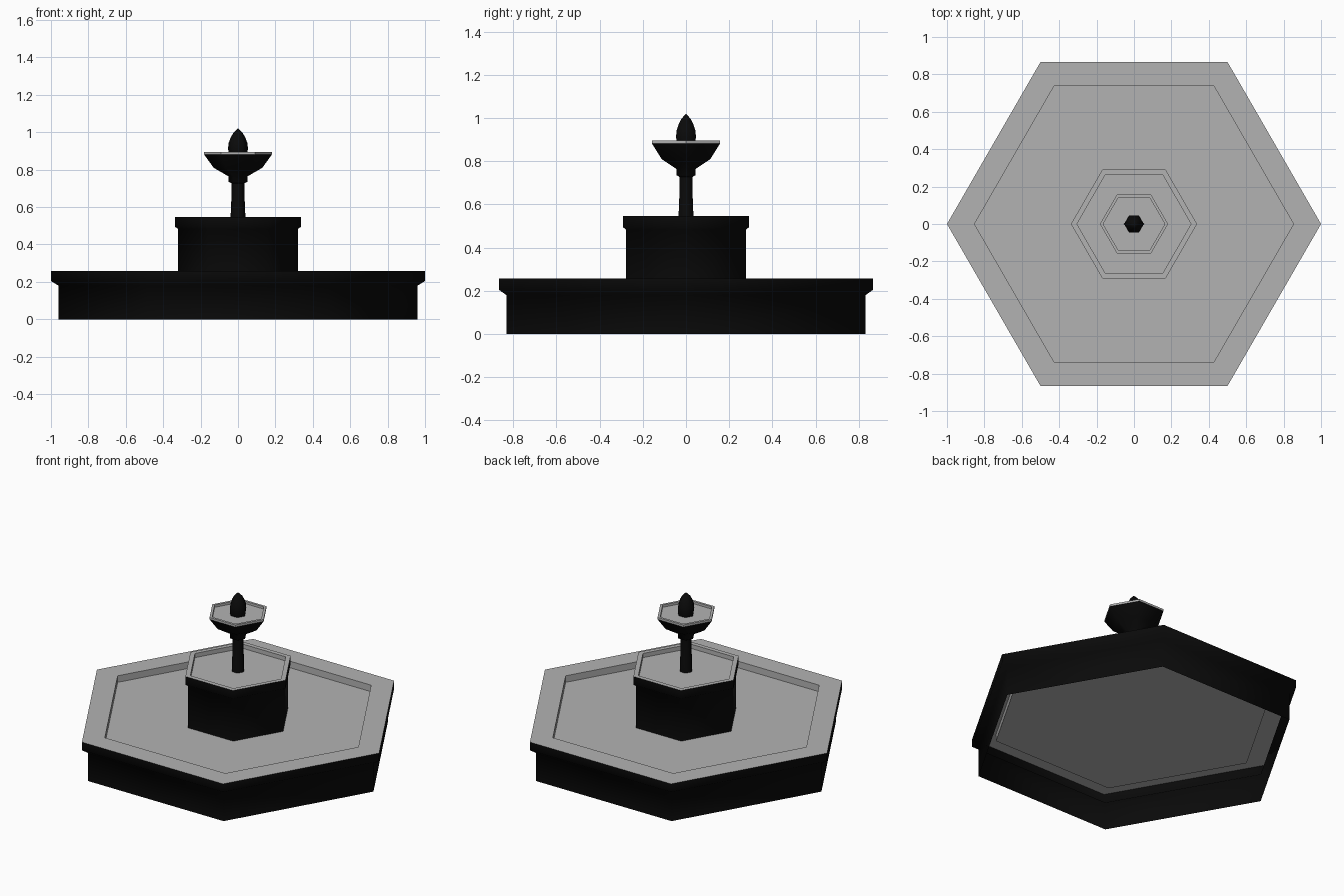
import bpy, bmesh
from math import cos, sin, pi

if "Cube" in bpy.data.objects:
    bpy.data.objects.remove(bpy.data.objects["Cube"])

SIDES = 6


def material(name, value):
    mat = bpy.data.materials.new(name)
    mat.diffuse_color = (value, value, value, 1)
    mat.use_nodes = True
    mat.node_tree.nodes["Principled BSDF"].inputs["Base Color"].default_value = mat.diffuse_color
    return mat


DARK = material("dark_stone", 0.003)
PALE = material("pale_stone", 0.45)


def ring(bm, r, z):
    return [bm.verts.new((r * cos(2 * pi * i / SIDES), r * sin(2 * pi * i / SIDES), z))
            for i in range(SIDES)]


def finish(bm, name, mats):
    mesh = bpy.data.meshes.new(name)
    bm.to_mesh(mesh)
    bm.free()
    for mat in mats:
        mesh.materials.append(mat)
    obj = bpy.data.objects.new(name, mesh)
    bpy.context.collection.objects.link(obj)
    return obj


def hex_lathe(name, profile, mat, smooth):
    """Sweep an (r, z) profile, listed from the bottom up the outside, round a hexagon."""
    bm = bmesh.new()
    prev = None
    for r, z in profile:
        cur = ring(bm, r, z) if r > 0 else [bm.verts.new((0, 0, z))] * SIDES
        if prev:
            for i in range(SIDES):
                j = (i + 1) % SIDES
                corners = dict.fromkeys((prev[i], prev[j], cur[j], cur[i]))
                bm.faces.new(list(corners)).smooth = smooth
        prev = cur
    return finish(bm, name, [mat])


def body(name, profile):
    return hex_lathe(name, profile, DARK, True)


def rim(name, profile):
    return hex_lathe(name, profile, PALE, False)


def water(name, r, z):
    bm = bmesh.new()
    bm.faces.new(ring(bm, r, z))
    return finish(bm, name, [PALE])


# Large lower pool: open-bottomed dark wall, pale rim and water
body("lower_basin", [(.96, 0), (.96, .18), (1, .205), (1, .257)])
rim("lower_rim", [(1, .257), (.853, .257), (.853, .215)])
water("lower_water", .853, .215)

# Middle pedestal pool
body("middle_basin", [(.32, .215), (.32, .483), (.337, .495), (.337, .547)])
rim("middle_rim", [(.337, .547), (.305, .547), (.305, .52)])
water("middle_water", .305, .52)

# Tapered stem
body("stem", [(.04, .52), (.038, .60), (.034, .66), (.034, .727)])

# Collar and upper bowl with a pale lip
body("upper_bowl", [(.034, .727), (.05, .735), (.052, .765), (.13, .81), (.182, .882)])
rim("upper_rim", [(.182, .882), (.182, .895), (.165, .895), (.165, .88)])
water("upper_water", .165, .88)

# Bud-shaped finial
body("finial", [(.048, .88), (.053, .91), (.051, .94), (.04, .97), (.026, .995), (0, 1.021)])
